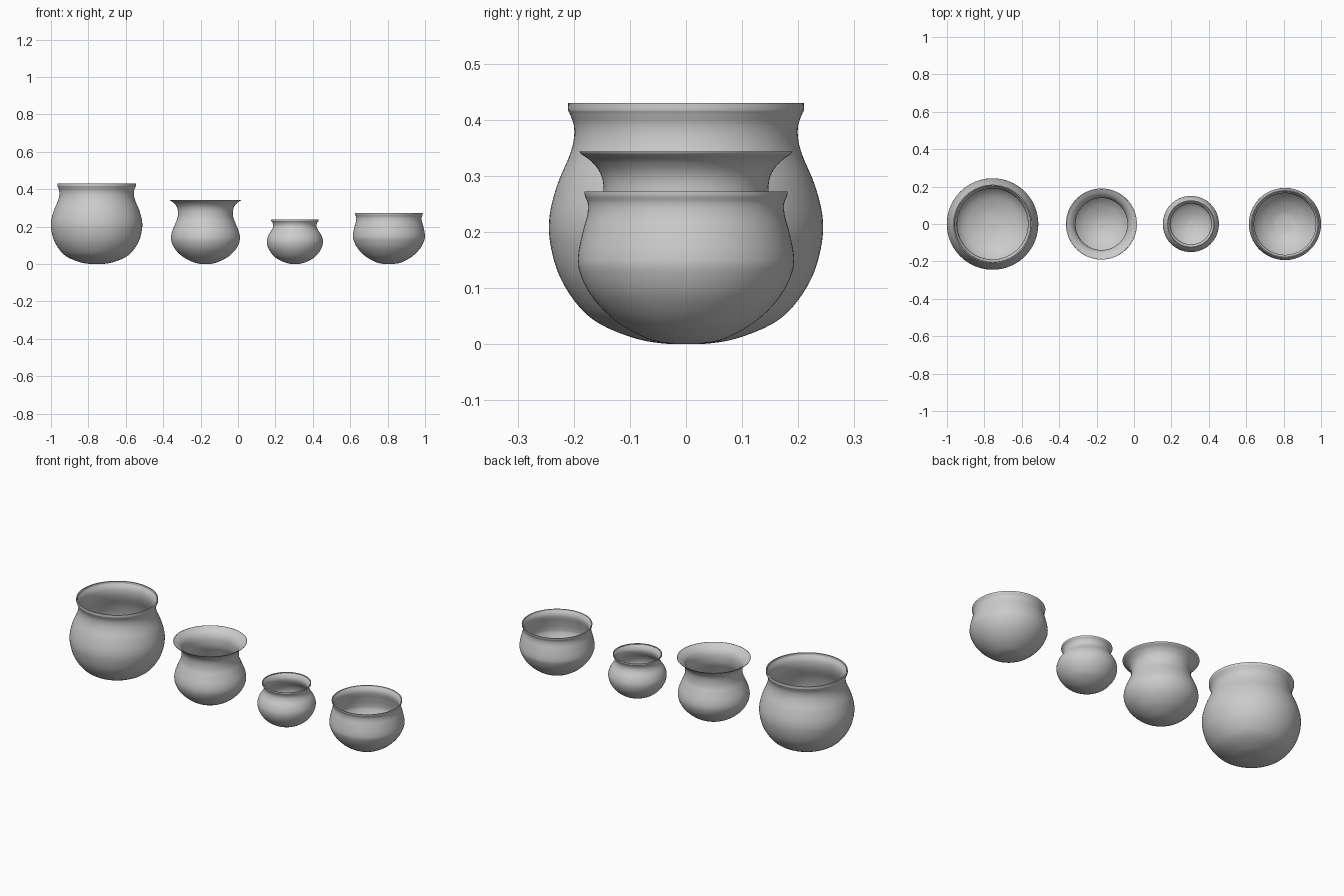
import bpy, bmesh, math
from mathutils import Vector

if "Cube" in bpy.data.objects:
    bpy.data.objects.remove(bpy.data.objects["Cube"])

SEGMENTS = 96


def smooth_curve(pts, steps=5):
    """Catmull-Rom curve through (radius, height) points."""
    p = [Vector(q) for q in pts]
    p = [Vector((-p[1].x, p[1].y))] + p + [2 * p[-1] - p[-2]]
    out = []
    for a, b, c, d in zip(p, p[1:], p[2:], p[3:]):
        for i in range(steps):
            t = i / steps
            out.append(0.5 * (2 * b + (c - a) * t + (2 * a - 5 * b + 4 * c - d) * t * t
                              + (3 * b - a - 3 * c + d) * t ** 3))
    out.append(p[-2])
    return out


def make_pot(name, x, outer_pts, wall, lip_wall):
    outer = smooth_curve(outer_pts)
    top = outer[-1].y
    # inner wall follows the outer one, thinning to lip_wall at the rim
    inner = []
    for i, q in enumerate(outer):
        tan = (outer[min(i + 1, len(outer) - 1)] - outer[max(i - 1, 0)]).normalized()
        f = min(1, (top - q.y) / 0.03)
        w = lip_wall + (wall - lip_wall) * f
        n = Vector((-tan.y, tan.x)) if i else Vector((0, 1))
        r = q + n * w
        inner.append(Vector((max(r.x, 0), min(r.y, top))))
    profile = outer + inner[::-1]

    bm = bmesh.new()
    vs = [bm.verts.new((max(q.x, 0), 0, max(q.y, 0))) for q in profile]
    es = [bm.edges.new(e) for e in zip(vs, vs[1:])]
    bmesh.ops.spin(bm, geom=vs + es, axis=(0, 0, 1), cent=(0, 0, 0),
                   angle=2 * math.pi, steps=SEGMENTS, use_duplicate=False)
    bmesh.ops.remove_doubles(bm, verts=bm.verts, dist=1e-5)
    bmesh.ops.recalc_face_normals(bm, faces=bm.faces)
    me = bpy.data.meshes.new(name)
    bm.to_mesh(me)
    bm.free()
    ob = bpy.data.objects.new(name, me)
    ob.location.x = x
    bpy.context.collection.objects.link(ob)
    bpy.ops.object.select_all(action='DESELECT')
    ob.select_set(True)
    bpy.context.view_layer.objects.active = ob
    bpy.ops.object.shade_smooth_by_angle(angle=math.radians(40))


# tall round pot with a short upright lip
make_pot("large_pot", -0.756, [
    (0, 0), (0.04, 0.001), (0.09, 0.01), (0.15, 0.034), (0.19, 0.066), (0.225, 0.12),
    (0.242, 0.18), (0.243, 0.23), (0.229, 0.285), (0.208, 0.335), (0.2, 0.365),
    (0.2, 0.39), (0.207, 0.41), (0.21, 0.417), (0.21, 0.43)], 0.010, 0.006)

# pot with a wide flared rim
make_pot("flared_pot", -0.174, [
    (0, 0), (0.03, 0.001), (0.07, 0.012), (0.12, 0.038), (0.163, 0.08), (0.183, 0.125),
    (0.181, 0.165), (0.164, 0.21), (0.15, 0.245), (0.147, 0.28), (0.153, 0.305),
    (0.168, 0.325), (0.186, 0.338), (0.19, 0.343)], 0.008, 0.003)

# small squat pot
make_pot("small_pot", 0.304, [
    (0, 0), (0.03, 0.002), (0.07, 0.015), (0.11, 0.04), (0.14, 0.08), (0.15, 0.12),
    (0.141, 0.155), (0.122, 0.185), (0.116, 0.205), (0.12, 0.222), (0.126, 0.23),
    (0.126, 0.237)], 0.007, 0.004)

# wide bowl-like pot
make_pot("wide_pot", 0.807, [
    (0, 0), (0.03, 0.001), (0.07, 0.01), (0.125, 0.041), (0.168, 0.085), (0.19, 0.13),
    (0.192, 0.16), (0.184, 0.2), (0.176, 0.23), (0.175, 0.25), (0.18, 0.264),
    (0.181, 0.272)], 0.010, 0.005)
